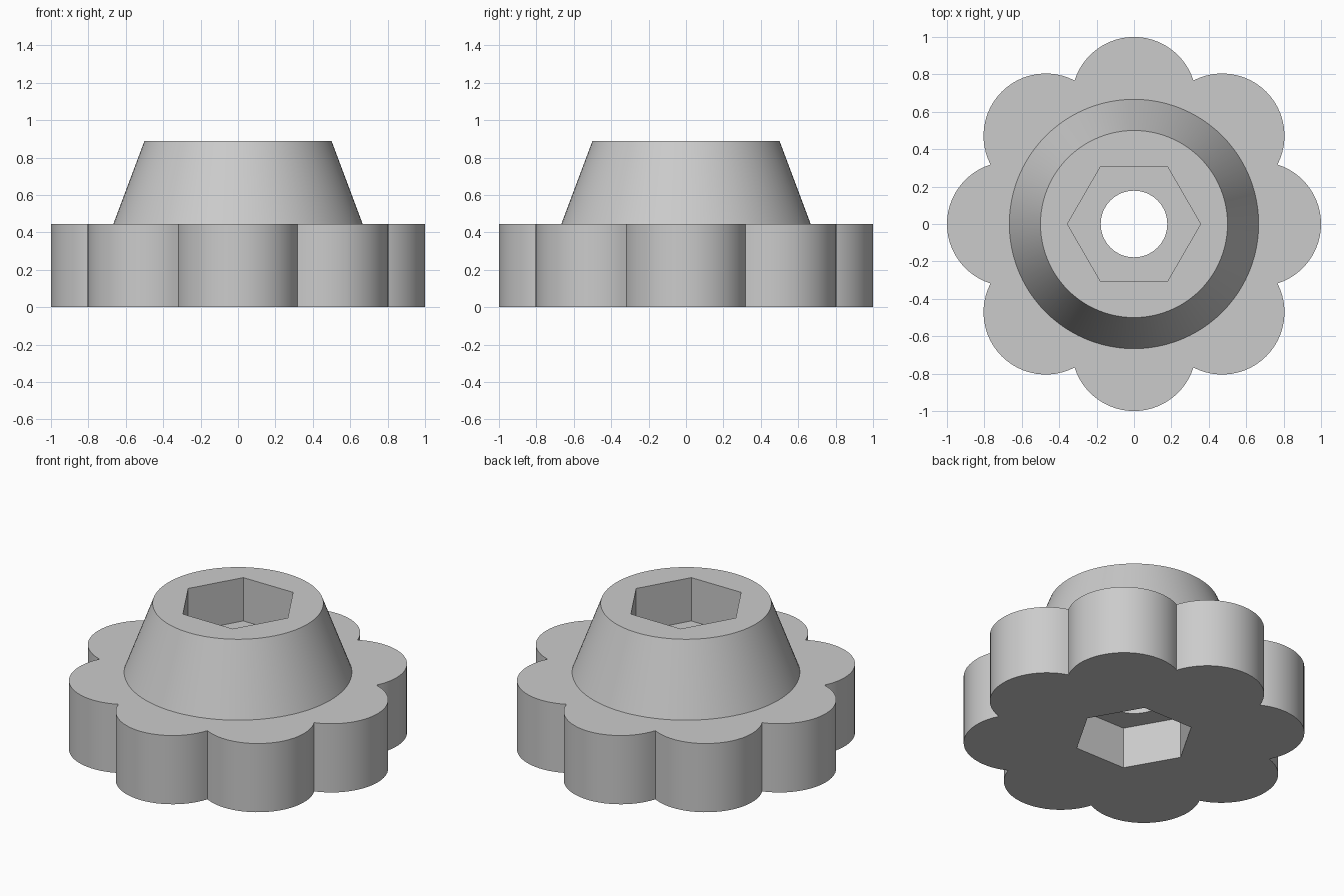
import bpy
import bmesh
from math import cos, sin, pi, radians, atan2, sqrt

if "Cube" in bpy.data.objects:
    bpy.data.objects.remove(bpy.data.objects["Cube"])

BASE_H, TOP_H = 0.444, 0.889
LOBES, LOBE_R, LOBE_DIST = 8, 0.3333, 0.6667
HEX_R, BORE_R = 0.356, 0.178
TOP_DEPTH, BOTTOM_DEPTH = 0.28, 0.267

grey = bpy.data.materials.new("plain grey")
grey.use_nodes = True
colour = (0.6, 0.6, 0.6, 1)
grey.diffuse_color = colour
grey.node_tree.nodes["Principled BSDF"].inputs["Base Color"].default_value = colour


def ring(radius, sides):
    return [(radius * cos(2 * pi * i / sides), radius * sin(2 * pi * i / sides))
            for i in range(sides)]


def scalloped_outline(steps=24):
    # Arcs that meet where neighbouring lobe circles cross
    half = pi / LOBES
    chord = LOBE_DIST * sin(half)
    reach = LOBE_DIST * cos(half) + sqrt(LOBE_R ** 2 - chord ** 2)
    sweep = atan2(reach * sin(half), reach * cos(half) - LOBE_DIST)
    points = []
    for lobe in range(LOBES):
        turn = 2 * half * lobe
        for i in range(steps):
            a = turn - sweep + 2 * sweep * i / steps
            points.append((LOBE_DIST * cos(turn) + LOBE_R * cos(a),
                           LOBE_DIST * sin(turn) + LOBE_R * sin(a)))
    return points


def prism(name, outline, z0, z1, taper=1.0):
    bm = bmesh.new()
    low = [bm.verts.new((x, y, z0)) for x, y in outline]
    high = [bm.verts.new((x * taper, y * taper, z1)) for x, y in outline]
    bm.faces.new(low[::-1])
    bm.faces.new(high)
    n = len(outline)
    for i in range(n):
        j = (i + 1) % n
        bm.faces.new((low[i], low[j], high[j], high[i]))
    mesh = bpy.data.meshes.new(name)
    bm.to_mesh(mesh)
    bm.free()
    mesh.materials.append(grey)
    obj = bpy.data.objects.new(name, mesh)
    bpy.context.collection.objects.link(obj)
    return obj


def combine(target, tool, operation):
    tool.hide_render = True
    mod = target.modifiers.new(operation.lower(), 'BOOLEAN')
    mod.operation = operation
    mod.solver = 'EXACT'
    mod.object = tool
    bpy.context.view_layer.objects.active = target
    bpy.ops.object.modifier_apply(modifier=mod.name)
    bpy.data.objects.remove(tool)


# Scalloped grip with a tapered hub, the hub sunk slightly into the grip
knob = prism("scalloped_knob", scalloped_outline(), 0, BASE_H)
sink = 0.1
slope = (0.6667 - 0.5) / (TOP_H - BASE_H)
hub_r = 0.6667 + slope * sink
hub = prism("tapered_hub", ring(hub_r, 96), BASE_H - sink, TOP_H, 0.5 / hub_r)
combine(knob, hub, 'UNION')

# Hexagonal sockets at both ends joined by a round bore
sockets = [
    prism("top_socket", ring(HEX_R, 6), TOP_H - TOP_DEPTH, TOP_H + 0.1),
    prism("bottom_socket", ring(HEX_R, 6), -0.1, BOTTOM_DEPTH),
    prism("bore", ring(BORE_R, 64), -0.2, TOP_H + 0.2),
]
for cutter in sockets:
    combine(knob, cutter, 'DIFFERENCE')

# Smooth curved walls, crisp edges
bpy.ops.object.select_all(action='DESELECT')
knob.select_set(True)
bpy.context.view_layer.objects.active = knob
bpy.ops.object.shade_smooth_by_angle(angle=radians(30))
